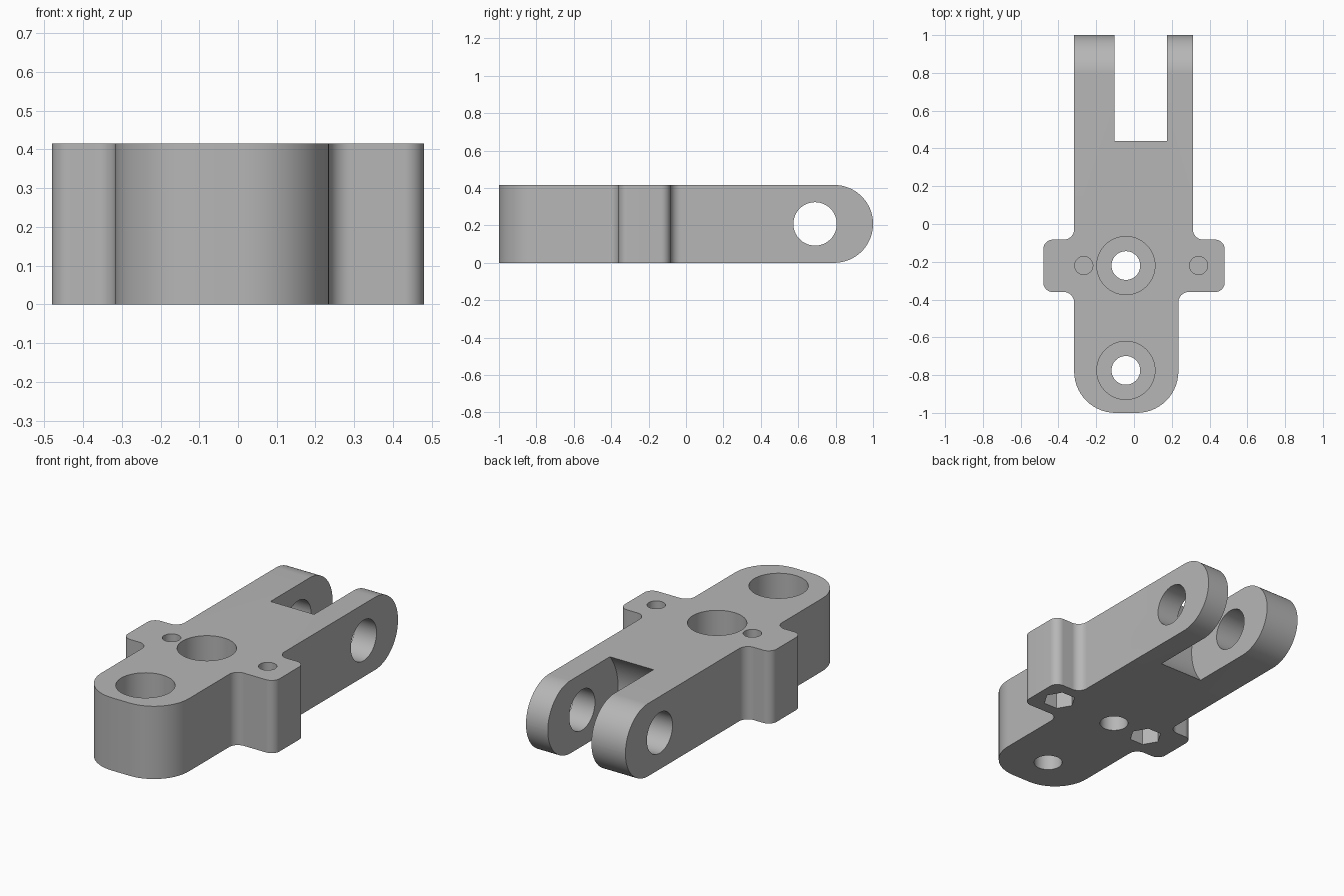
import bpy, bmesh, math
from mathutils import Vector, Matrix

if "Cube" in bpy.data.objects:
    bpy.data.objects.remove(bpy.data.objects["Cube"], do_unlink=True)

HEIGHT = 0.416
MID = HEIGHT / 2
PIVOT_Y = 0.69
BORE_X = -0.043
EAR_Y = -0.22

grey = bpy.data.materials.new("plain grey")
grey.use_nodes = True
grey.diffuse_color = (0.47, 0.47, 0.47, 1)
grey.node_tree.nodes["Principled BSDF"].inputs["Base Color"].default_value = grey.diffuse_color


def rounded(corners, steps=14):
    """Replace each (u, v, radius) corner by a tangent arc."""
    out = []
    for i, (u, v, r) in enumerate(corners):
        p = Vector((u, v))
        if r == 0:
            out.append(p)
            continue
        a = (Vector(corners[i - 1][:2]) - p).normalized()
        b = (Vector(corners[(i + 1) % len(corners)][:2]) - p).normalized()
        centre = p + (a + b) * r      # all corners are right angles
        for k in range(steps + 1):
            t = k / steps * math.pi / 2
            out.append(centre - b * r * math.cos(t) - a * r * math.sin(t))
    return out


def prism(name, points, low, high, axis="Z"):
    """Extrude a 2D outline along Z, or a (y, z) outline along X."""
    bm = bmesh.new()
    if axis == "Z":
        verts = [bm.verts.new((p[0], p[1], low)) for p in points]
        shift = (0, 0, high - low)
    else:
        verts = [bm.verts.new((low, p[0], p[1])) for p in points]
        shift = (high - low, 0, 0)
    face = bm.faces.new(verts)
    top = bmesh.ops.extrude_face_region(bm, geom=[face])["geom"]
    bmesh.ops.translate(bm, vec=shift, verts=[g for g in top if isinstance(g, bmesh.types.BMVert)])
    bmesh.ops.recalc_face_normals(bm, faces=bm.faces)
    mesh = bpy.data.meshes.new(name)
    bm.to_mesh(mesh)
    bm.free()
    mesh.materials.append(grey)
    obj = bpy.data.objects.new(name, mesh)
    bpy.context.collection.objects.link(obj)
    return obj


def circle(u, v, r, sides=64):
    return [(u + r * math.cos(2 * math.pi * k / sides),
             v + r * math.sin(2 * math.pi * k / sides)) for k in range(sides)]


def combine(body, tool, operation="DIFFERENCE"):
    tool.hide_render = True
    mod = body.modifiers.new(tool.name, "BOOLEAN")
    mod.operation = operation
    mod.solver = "EXACT"
    mod.object = tool
    bpy.context.view_layer.objects.active = body
    bpy.ops.object.modifier_apply(modifier=mod.name)
    bpy.data.objects.remove(tool, do_unlink=True)


# Plan outline: rounded nose, two side ears, straight back
outline = rounded([
    (-0.317, -1.0, 0.22), (0.235, -1.0, 0.22),
    (0.235, -0.36, 0.055), (0.48, -0.36, 0.05),
    (0.48, -0.083, 0.05), (0.312, -0.083, 0.055),
    (0.312, 1.1, 0), (-0.317, 1.1, 0),
    (-0.317, -0.083, 0.055), (-0.48, -0.083, 0.05),
    (-0.48, -0.36, 0.05), (-0.317, -0.36, 0.055)])
body = prism("clevis_bracket", outline, -0.1, HEIGHT + 0.1)

# Side outline gives the thickness and the round fork tips
side = rounded([(-1.2, 0, 0), (1.0, 0, MID - 0.0005),
                (1.0, HEIGHT, MID - 0.0005), (-1.2, HEIGHT, 0)], 24)
combine(body, prism("side_profile", side, -0.7, 0.7, "X"), "INTERSECT")

# Fork slot with a hollow round end about the pivot
combine(body, prism("slot_end", circle(PIVOT_Y, MID, 0.326, 96), -0.102, 0.174, "X"))
combine(body, prism("slot", [(0.6, -0.2), (1.2, -0.2), (1.2, 0.7), (0.6, 0.7)], -0.102, 0.174, "X"))

# Pivot hole through both fork arms
combine(body, prism("pivot_hole", circle(PIVOT_Y, MID, 0.116), -0.6, 0.6, "X"))

# Counterbored screw holes on the centre line
for y in (EAR_Y, -0.775):
    combine(body, prism("screw_hole", circle(BORE_X, y, 0.076), -0.2, 0.7))
    combine(body, prism("counterbore", circle(BORE_X, y, 0.154), 0.17, 0.7))

# Blind ear holes above, hexagonal nut pockets below
for x in (-0.266, 0.342):
    combine(body, prism("ear_hole", circle(x, EAR_Y, 0.048, 40), 0.165, 0.7))
    combine(body, prism("nut_pocket", circle(x, EAR_Y, 0.087, 6), -0.2, 0.15))

# Smooth curved walls, crisp edges
bpy.ops.object.select_all(action="DESELECT")
body.select_set(True)
bpy.context.view_layer.objects.active = body
bpy.ops.object.shade_smooth_by_angle(angle=math.radians(30))
